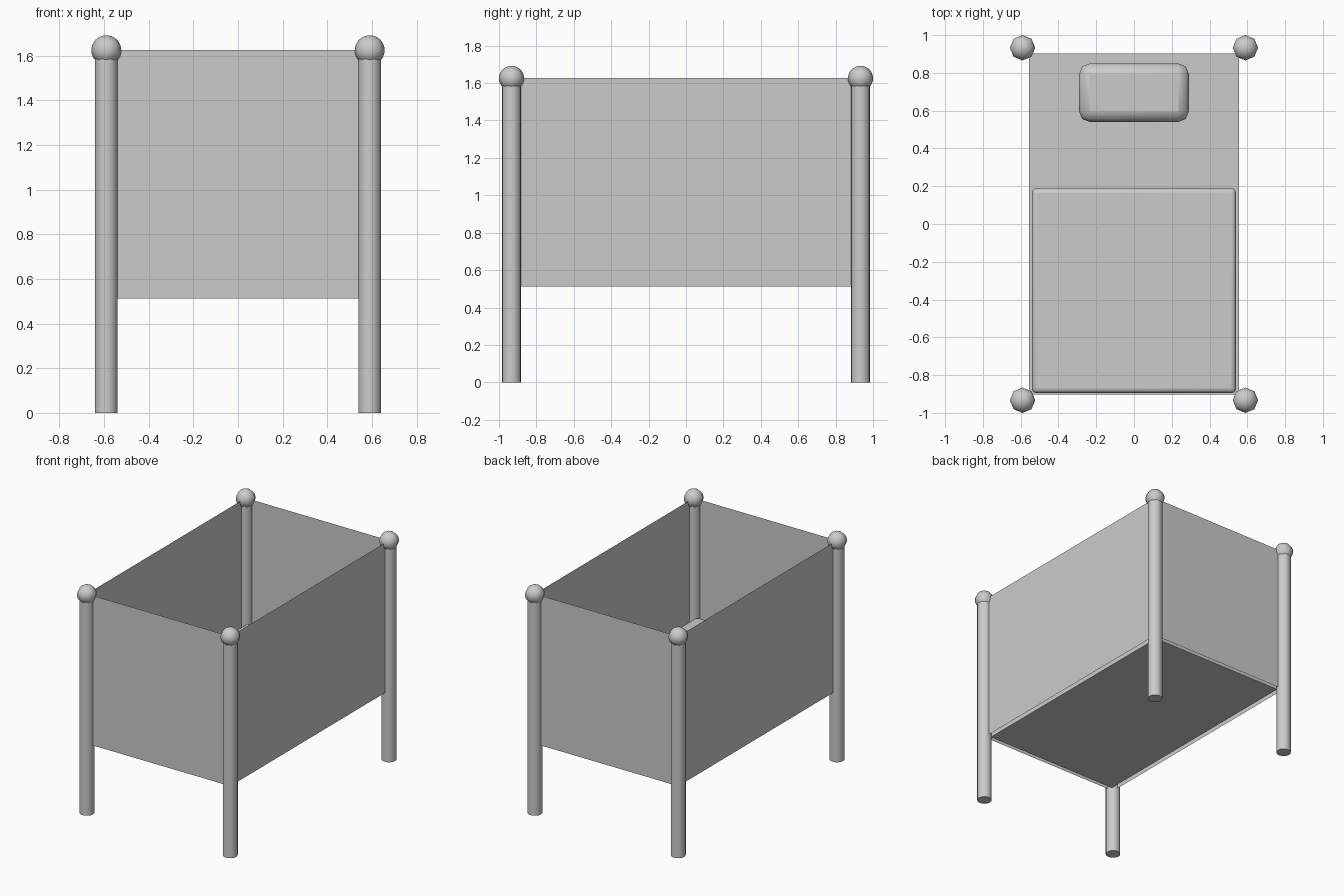
import bpy
import bmesh
from math import radians

cube = bpy.data.objects.get("Cube")
if cube:
    bpy.data.objects.remove(cube, do_unlink=True)

# One plain colour for the whole bed
grey = bpy.data.materials.new("light_grey")
grey.use_nodes = True
colour = (0.6, 0.6, 0.6, 1)
grey.diffuse_color = colour
grey.node_tree.nodes["Principled BSDF"].inputs["Base Color"].default_value = colour

# Posts stand on the corners where the wall panels meet
POST_X, POST_Y = 0.59, 0.933
POST_TOP = 1.585
WALL_LOW, WALL_TOP = 0.512, 1.626


def finish(name, smooth=True):
    obj = bpy.context.object
    obj.name = name
    obj.data.materials.append(grey)
    if smooth:
        bpy.ops.object.shade_smooth_by_angle(angle=radians(50))
    return obj


def block(name, x, y, z, bevel=0, segments=3):
    """Box from its (low, high) range on each axis, optionally rounded."""
    ranges = (x, y, z)
    bpy.ops.mesh.primitive_cube_add(size=1, location=[(a + b) / 2 for a, b in ranges])
    bpy.context.object.scale = [b - a for a, b in ranges]
    bpy.ops.object.transform_apply(location=False, rotation=False, scale=True)
    obj = finish(name, smooth=bevel > 0)
    if bevel:
        mod = obj.modifiers.new("rounding", "BEVEL")
        mod.width = bevel
        mod.segments = segments
    return obj


# Corner posts with ball finials
for end, sy in (("front", -1), ("back", 1)):
    for side, sx in (("left", 1), ("right", -1)):
        place = (sx * POST_X, sy * POST_Y)
        bpy.ops.mesh.primitive_cylinder_add(vertices=16, radius=0.051, depth=POST_TOP,
                                            location=(*place, POST_TOP / 2))
        finish(f"{end}_{side}_post")
        bpy.ops.mesh.primitive_uv_sphere_add(segments=8, ring_count=16, radius=0.067,
                                             location=(*place, 1.625))
        finish(f"{end}_{side}_finial")

# Thin wall panels: a box without its top and bottom
walls = block("wall_panels", (-POST_X, POST_X), (-POST_Y, POST_Y), (WALL_LOW, WALL_TOP))
bm = bmesh.new()
bm.from_mesh(walls.data)
bmesh.ops.delete(bm, geom=[f for f in bm.faces if abs(f.normal.z) > 0.5], context="FACES")
bm.to_mesh(walls.data)
bm.free()

# Bedding
block("mattress", (-0.555, 0.555), (-0.903, 0.903), (WALL_LOW, 0.71))
block("blanket", (-0.54, 0.54), (-0.895, 0.19), (0.66, 0.775), 0.025)
block("pillow", (-0.29, 0.29), (0.54, 0.85), (0.69, 0.82), 0.055, 2)
